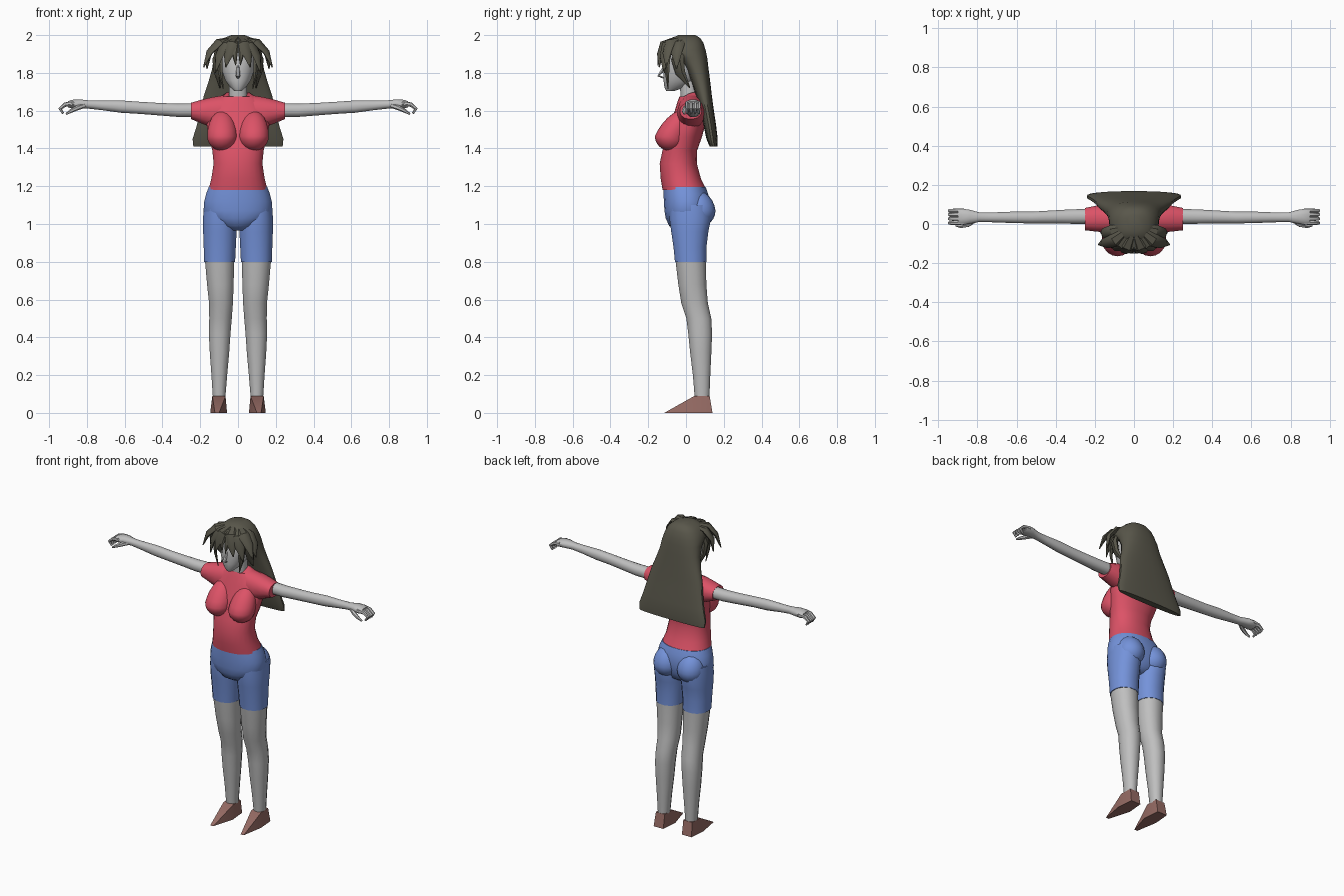
import bpy, bmesh, math
from mathutils import Vector


def material(name, rgb):
    m = bpy.data.materials.new(name)
    m.diffuse_color = (*rgb, 1)
    return m


SKIN = material("pale grey skin", (0.52, 0.52, 0.52))
RED = material("red cloth", (0.72, 0.085, 0.135))
BLUE = material("blue cloth", (0.175, 0.29, 0.70))
HAIR = material("dark olive hair", (0.10, 0.095, 0.07))
BROWN = material("brown leather", (0.31, 0.15, 0.13))


def finish(name, bm, mat, mirror=False):
    bmesh.ops.recalc_face_normals(bm, faces=bm.faces)
    me = bpy.data.meshes.new(name)
    bm.to_mesh(me)
    bm.free()
    me.materials.append(mat)
    ob = bpy.data.objects.new(name, me)
    bpy.context.collection.objects.link(ob)
    if mirror:
        mod = ob.modifiers.new("mirror", 'MIRROR')
        mod.use_mirror_merge = False
    return ob


def skin_rings(bm, rings):
    """Bridge rings of points and cap both ends."""
    vs = [[bm.verts.new(p) for p in r] for r in rings]
    n = len(vs[0])
    for a, b in zip(vs, vs[1:]):
        for i in range(n):
            j = (i + 1) % n
            bm.faces.new((a[i], a[j], b[j], b[i]))
    bm.faces.new(vs[0])
    bm.faces.new(vs[-1])


def loft(name, mat, sections, axis='z', n=16, power=2.2, mirror=False, tilt=0.0):
    """Sections are (t, a0, a1, b0, b1): place on the axis and box of the oval."""
    bm = bmesh.new()
    rings = []
    for k, (t, a0, a1, b0, b1) in enumerate(sections):
        ring = []
        for i in range(n):
            w = 2 * math.pi * (i + 0.5) / n
            c, s = math.cos(w), math.sin(w)
            a = (a0 + a1) / 2 + (a1 - a0) / 2 * math.copysign(abs(c) ** (2 / power), c)
            b = (b0 + b1) / 2 + (b1 - b0) / 2 * math.copysign(abs(s) ** (2 / power), s)
            if axis == 'z':
                drop = tilt * max(0, -s) if k == len(sections) - 1 else 0
                ring.append((a, b, t - drop))
            else:
                ring.append((t, a, b))
        rings.append(ring)
    skin_rings(bm, rings)
    return finish(name, bm, mat, mirror)


def sym(z, rx, y0, y1):
    return (z, -rx, rx, y0, y1)


def strands(name, mat, items, centre, mirror=True, n=6):
    """Tapered tubes; each item is (path, [(half width, half thickness), ...])."""
    bm = bmesh.new()
    c = Vector(centre)
    for path, sizes in items:
        pts = [Vector(p) for p in path]
        rings = []
        for i, p in enumerate(pts):
            t = (pts[min(i + 1, len(pts) - 1)] - pts[max(i - 1, 0)]).normalized()
            side = t.cross(p - c).normalized()
            out = side.cross(t)
            w, h = sizes[i]
            rings.append([p + side * w * math.cos(2 * math.pi * k / n)
                          + out * h * math.sin(2 * math.pi * k / n) for k in range(n)])
        skin_rings(bm, rings)
    return finish(name, bm, mat, mirror)


def blob(name, mat, loc, size, stretch=1.0, lean=0.0):
    """Mirrored ellipsoid whose upper half is stretched and leans back."""
    bm = bmesh.new()
    bmesh.ops.create_uvsphere(bm, u_segments=18, v_segments=12, radius=1)
    for v in bm.verts:
        up = max(0, v.co.z)
        v.co = Vector((loc[0] + v.co.x * size[0],
                       loc[1] + v.co.y * size[1] + lean * up,
                       loc[2] + v.co.z * size[2] * (stretch if up else 1)))
    return finish(name, bm, mat, True)


# Shirt: body, bust and sleeves
loft("shirt_body", RED, [
    sym(1.18, .158, -.125, .11), sym(1.24, .142, -.135, .08), sym(1.32, .13, -.14, .058),
    sym(1.39, .137, -.125, .06), sym(1.46, .155, -.105, .085), sym(1.53, .168, -.085, .104),
    sym(1.60, .165, -.06, .11), sym(1.65, .13, -.045, .10), sym(1.675, .09, -.035, .09),
    sym(1.695, .06, -.03, .075)], n=24, tilt=.035)
blob("shirt_bust", RED, (.084, -.082, 1.465), (.08, .083, .078), 1.75, .06)
loft("shirt_sleeve", RED, [
    (.08, -.045, .10, 1.50, 1.682), (.14, -.045, .10, 1.51, 1.672),
    (.19, -.04, .095, 1.53, 1.66), (.25, -.033, .083, 1.555, 1.642)], 'x', mirror=True)

# Shorts: hips, seat and legs
loft("shorts_hips", BLUE, [
    sym(.965, .05, -.05, .06), sym(.99, .10, -.09, .10), sym(1.03, .165, -.108, .115),
    sym(1.07, .184, -.115, .125), sym(1.12, .18, -.118, .125), sym(1.16, .17, -.12, .118),
    sym(1.195, .156, -.12, .105)], n=24)
blob("shorts_seat", BLUE, (.086, .07, 1.07), (.085, .086, .085), 1.25, -.01)
loft("shorts_leg", BLUE, [
    (.80, .014, .181, -.06, .11), (.88, .010, .183, -.068, .11),
    (.96, .006, .186, -.08, .12), (1.03, .006, .187, -.09, .135),
    (1.10, .015, .18, -.09, .13)], mirror=True)

# Bare legs
loft("leg", SKIN, [
    (.08, .066, .134, .045, .125), (.2, .056, .142, .035, .13), (.32, .045, .151, .02, .136),
    (.42, .038, .156, .01, .14), (.5, .031, .154, .0, .136), (.58, .025, .155, -.027, .118),
    (.68, .021, .166, -.043, .11), (.805, .018, .177, -.058, .108)], mirror=True, n=12)

# Wedge shoes
bm = bmesh.new()
for x, y, z in [(.10, -.115, 0), (.122, -.115, 0), (.058, .03, 0), (.147, .03, 0),
                (.068, .14, 0), (.138, .14, 0), (.066, .045, .09), (.136, .045, .09),
                (.068, .125, .09), (.132, .125, .09)]:
    bm.verts.new((x, y, z))
bmesh.ops.convex_hull(bm, input=bm.verts)
finish("shoe", bm, BROWN, True)

# Arms with curled hands
loft("arm", SKIN, [
    (.22, .0, .078, 1.565, 1.64), (.32, .0, .076, 1.566, 1.638), (.42, .002, .07, 1.574, 1.642),
    (.52, .002, .064, 1.582, 1.648), (.62, .004, .064, 1.588, 1.655),
    (.72, .008, .06, 1.602, 1.654), (.79, .01, .06, 1.61, 1.655),
    (.84, .0, .074, 1.612, 1.661), (.88, -.006, .08, 1.612, 1.658),
    (.90, -.002, .076, 1.617, 1.65)], 'x', n=12, mirror=True)
digits = [([(.87, y, 1.638), (.915, y, 1.632), (.942, y, 1.61), (.925, y, 1.585)],
           [(.011, .014), (.011, .012), (.010, .010), (.006, .006)])
          for y in (.006, .027, .048, .068)]
digits.append(([(.81, .02, 1.628), (.85, -.004, 1.615), (.885, -.012, 1.598), (.91, -.008, 1.582)],
               [(.012, .014), (.013, .013), (.010, .010), (.005, .005)]))
strands("fingers", SKIN, digits, (.85, .03, 1.55))

# Neck, head and nose
loft("neck", SKIN, [sym(1.62, .055, -.02, .07), sym(1.68, .048, -.03, .06),
                    sym(1.78, .05, -.035, .06)])
loft("head", SKIN, [
    sym(1.705, .02, -.105, -.06), sym(1.725, .043, -.115, .0), sym(1.76, .068, -.12, .05),
    sym(1.81, .085, -.12, .075), sym(1.87, .09, -.118, .08), sym(1.93, .08, -.095, .075),
    sym(1.97, .045, -.05, .05)], n=20)
strands("nose", SKIN, [([(0, -.113, 1.84), (0, -.13, 1.805), (0, -.146, 1.785), (0, -.115, 1.772)],
                        [(.006, .006), (.010, .010), (.012, .007), (.006, .005)])],
        (0, 0, 1.8), False)

# Hair: crown flowing into a long flared sheet down the back
loft("hair_back", HAIR, [
    sym(1.41, .238, .125, .166), sym(1.45, .242, .108, .168), sym(1.52, .22, .093, .16),
    sym(1.60, .20, .076, .148), sym(1.68, .182, .052, .137), sym(1.75, .158, .03, .129),
    sym(1.82, .138, .0, .12), sym(1.88, .13, -.04, .113), sym(1.92, .125, -.10, .105),
    sym(1.96, .105, -.10, .092), sym(1.985, .075, -.075, .075), sym(2.0, .035, -.04, .05)],
    n=24, power=2.5)

# Hair: fringe, side wings and locks framing the face
taper = [(.02, .012), (.036, .018), (.028, .014), (.003, .003)]
thin = [(.014, .01), (.022, .012), (.016, .009), (.002, .002)]
strands("hair_fringe", HAIR, [
    ([(.03, -.03, 1.98), (.10, -.085, 1.962), (.15, -.10, 1.91), (.182, -.105, 1.83)], taper),
    ([(.03, -.02, 1.975), (.11, -.04, 1.955), (.155, -.05, 1.90), (.165, -.05, 1.82)], taper),
    ([(.02, -.05, 1.978), (.07, -.105, 1.95), (.10, -.12, 1.89), (.12, -.115, 1.80)], taper),
    ([(.01, -.06, 1.98), (.035, -.118, 1.955), (.05, -.137, 1.90), (.065, -.142, 1.83)], taper),
    ([(.005, -.06, 1.98), (.012, -.12, 1.955), (.018, -.142, 1.90), (.012, -.15, 1.84)], thin),
    ([(.085, -.08, 1.93), (.098, -.10, 1.87), (.094, -.10, 1.80), (.078, -.095, 1.715)], thin),
    ([(.10, -.03, 1.93), (.115, -.045, 1.87), (.112, -.03, 1.80), (.095, .02, 1.72)], taper),
], (0, 0, 1.84))

# Smooth shading that keeps hard edges
bpy.ops.object.select_all(action='SELECT')
bpy.context.view_layer.objects.active = bpy.context.scene.objects[0]
bpy.ops.object.shade_smooth_by_angle(angle=math.radians(40))
